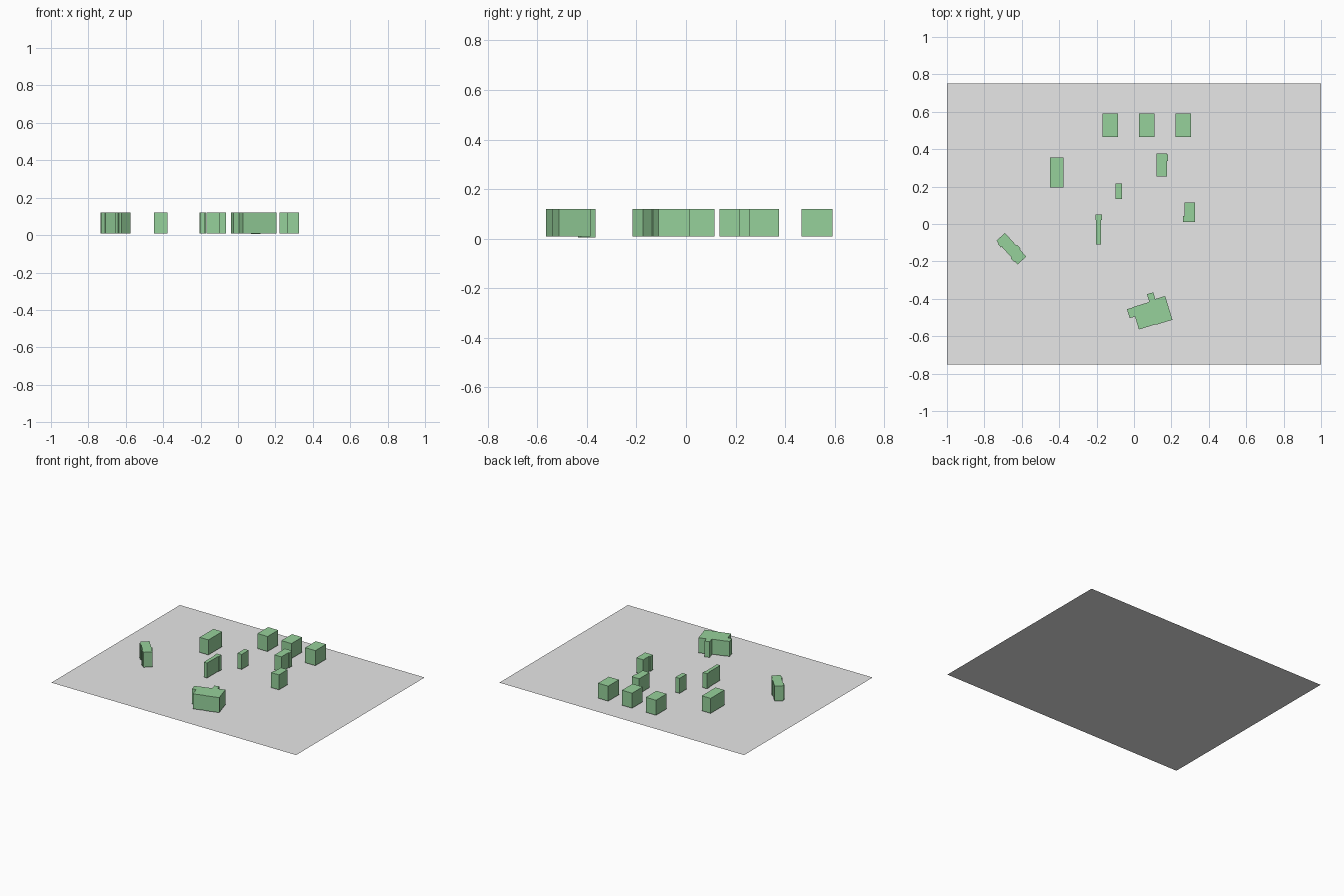
import bpy
import bmesh
from math import radians
from mathutils import Matrix, Vector

if "Cube" in bpy.data.objects:
    bpy.data.objects.remove(bpy.data.objects["Cube"])


def material(name, rgb):
    m = bpy.data.materials.new(name)
    m.diffuse_color = (*rgb, 1)
    m.use_nodes = True
    m.node_tree.nodes["Principled BSDF"].inputs["Base Color"].default_value = m.diffuse_color
    return m


GREY = material("ground grey", (0.8, 0.8, 0.8))
GREEN = material("house green", (0.305, 0.638, 0.328))
BASE, TOP = 0.01, 0.121


def finish(name, bm, mat):
    me = bpy.data.meshes.new(name)
    bm.to_mesh(me)
    bm.free()
    me.materials.append(mat)
    bpy.context.collection.objects.link(bpy.data.objects.new(name, me))


def house(name, x, y, angle, blocks):
    """Blocks are (local x, local y, width, depth, base), all with flat tops."""
    bm = bmesh.new()
    place = Matrix.Translation((x, y, 0)) @ Matrix.Rotation(radians(angle), 4, 'Z')
    for bx, by, w, d, base in blocks:
        local = Matrix.Translation((bx, by, (base + TOP) / 2))
        size = Matrix.Diagonal(Vector((w, d, TOP - base, 1)))
        bmesh.ops.create_cube(bm, size=1, matrix=place @ local @ size)
    finish(name, bm, GREEN)


# flat ground sheet
bm = bmesh.new()
bmesh.ops.create_grid(bm, x_segments=1, y_segments=1, size=1,
                      matrix=Matrix.Diagonal(Vector((1, 0.75, 1, 1))))
finish("ground", bm, GREY)

# row of three equal houses
for i in range(3):
    house(f"row_house_{i + 1}", -0.126 + 0.195 * i, 0.528, 0,
          [(0, 0, 0.083, 0.124, BASE)])

# plain block and small shed
house("long_block", -0.414, 0.275, 0, [(0, 0, 0.072, 0.161, BASE)])
house("shed", -0.081, 0.175, 0, [(0, 0, 0.034, 0.081, BASE)])

# houses with shallow bays
house("bay_house", 0.148, 0.315, 0,
      [(0, 0, 0.056, 0.122, BASE), (0.024, 0.038, 0.02, 0.035, BASE)])
house("east_house", 0.296, 0.063, 0,
      [(0.002, 0, 0.056, 0.102, BASE), (-0.023, -0.035, 0.022, 0.032, BASE)])
house("narrow_house", -0.189, -0.03, 0,
      [(0, 0, 0.027, 0.16, BASE), (0, 0.066, 0.036, 0.028, BASE)])
house("angled_house", -0.656, -0.132, -48,
      [(0, 0, 0.170, 0.062, BASE), (0.02, 0.03, 0.03, 0.014, BASE),
       (-0.055, -0.03, 0.025, 0.014, BASE), (0.05, -0.03, 0.025, 0.014, BASE)])

# pair of joined houses with side bay and rear porch
house("joined_house_west", 0.056, -0.490, 17,
      [(0, 0, 0.10, 0.124, BASE), (-0.062, 0.035, 0.035, 0.05, BASE)])
house("joined_house_east", 0.142, -0.462, 17,
      [(0, 0, 0.092, 0.133, BASE)])
house("rear_porch", 0.095, -0.400, 17, [(0, 0, 0.035, 0.062, 0.005)])
